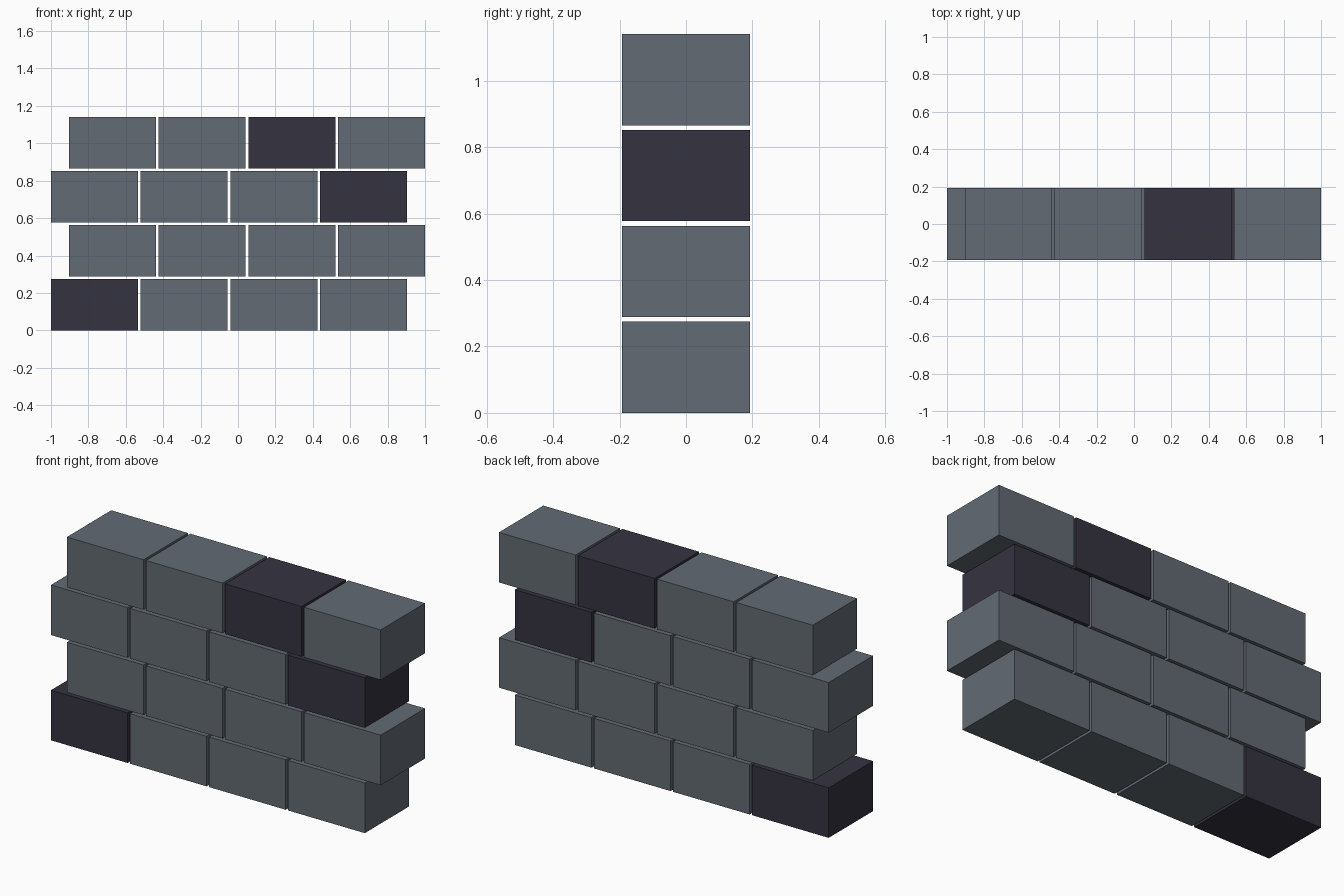
import bpy

if "Cube" in bpy.data.objects:
    bpy.data.objects.remove(bpy.data.objects["Cube"])

ROWS, COLS = 4, 4
W, D, H = 0.465, 0.384, 0.2745       # block size
PX, PZ = 0.4795, 0.2885              # spacing, leaving open joints
SHIFT = 0.0965                       # sideways step of every second course
DARK = {(0, 0), (2, 3), (3, 2)}      # (course, block) of the dark blocks


def material(name, rgb):
    m = bpy.data.materials.new(name)
    m.diffuse_color = (*rgb, 1)
    m.use_nodes = True
    m.node_tree.nodes["Principled BSDF"].inputs["Base Color"].default_value = m.diffuse_color
    return m


grey = material("slate grey", (0.124, 0.145, 0.172))
dark = material("dark violet grey", (0.036, 0.033, 0.051))


def block(name, x, z, mat):
    bpy.ops.mesh.primitive_cube_add(size=1, location=(x, 0, z))
    ob = bpy.context.object
    ob.name = name
    ob.scale = (W, D, H)
    bpy.ops.object.transform_apply(location=False, rotation=False, scale=True)
    ob.data.materials.append(mat)


# Staggered courses of blocks
for r in range(ROWS):
    for c in range(COLS):
        x = -1 + W / 2 + c * PX + (r % 2) * SHIFT
        block(f"block_course{r + 1}_{c + 1}", x, H / 2 + r * PZ,
              dark if (r, c) in DARK else grey)
